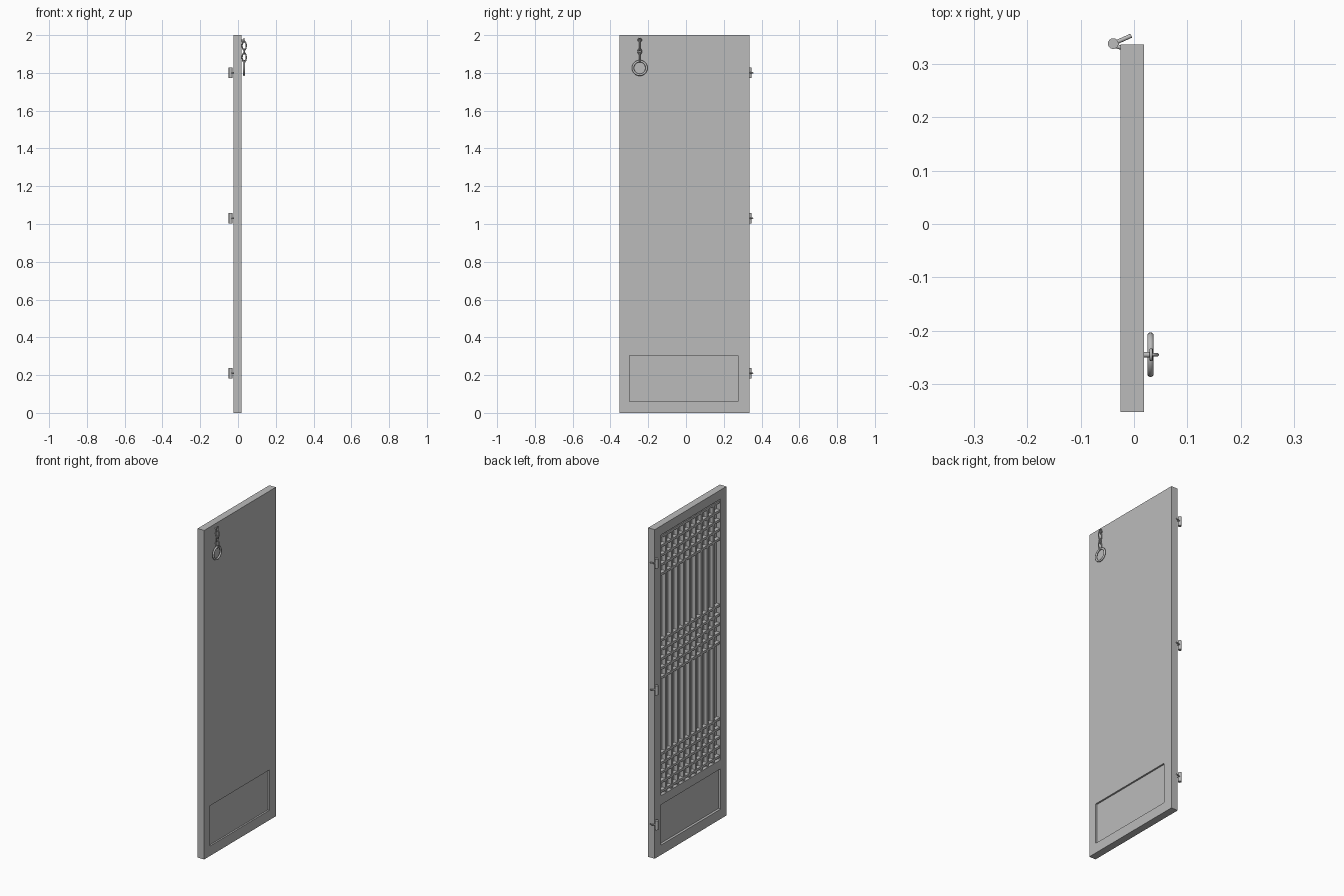
import bpy, math
from mathutils import Vector

cube = bpy.data.objects.get("Cube")
if cube:
    bpy.data.objects.remove(cube, do_unlink=True)

grey = bpy.data.materials.new("plain grey")
grey.use_nodes = True
grey.diffuse_color = (0.5, 0.5, 0.5, 1)
grey.node_tree.nodes["Principled BSDF"].inputs["Base Color"].default_value = (0.5, 0.5, 0.5, 1)


def finish(name, smooth=False):
    ob = bpy.context.object
    ob.name = name
    ob.data.materials.clear()
    ob.data.materials.append(grey)
    if smooth:
        bpy.ops.object.shade_smooth_by_angle(angle=math.radians(40))
    return ob


def box(name, xs, ys, zs):
    lo, hi = (Vector(p) for p in zip(xs, ys, zs))
    bpy.ops.mesh.primitive_cube_add(size=1, location=(lo + hi) / 2)
    bpy.context.object.scale = hi - lo
    bpy.ops.object.transform_apply(location=False, rotation=False, scale=True)
    return finish(name)


def rod(name, start, end, radius):
    start, end = Vector(start), Vector(end)
    axis = end - start
    bpy.ops.mesh.primitive_cylinder_add(vertices=16, radius=radius, depth=axis.length,
                                        location=(start + end) / 2,
                                        rotation=axis.to_track_quat('Z', 'Y').to_euler())
    return finish(name, True)


def link(name, centre, radius, wire, stretch=1.0, turn=0.0, lean=0.0):
    """Upright ring; turn 0 lies in the xz plane, 90 in the yz plane."""
    bpy.ops.mesh.primitive_torus_add(major_radius=radius, minor_radius=wire, location=centre,
                                     major_segments=32, minor_segments=10,
                                     rotation=(math.radians(90), math.radians(lean), math.radians(turn)))
    bpy.context.object.scale.y = stretch
    return finish(name, True)


# Door slab with the lattice opening and the lower panel recesses cut in
SIDE = (-0.298, 0.275)
LOWER = (0.06, 0.305)
OPENING = (0.36, 1.945)
door = box("door_frame", (-0.025, 0.019), (-0.352, 0.336), (0, 2))
recesses = [((-0.1, 0.003), OPENING), ((-0.1, -0.010), LOWER), ((0.009, 0.1), LOWER)]
for xs, zs in recesses:
    cutter = box("recess_cutter", xs, SIDE, zs)
    cutter.hide_render = True
    mod = door.modifiers.new("recess", 'BOOLEAN')
    mod.operation = 'DIFFERENCE'
    mod.solver = 'EXACT'
    mod.object = cutter
    bpy.context.view_layer.objects.active = door
    bpy.ops.object.modifier_apply(modifier=mod.name)
    bpy.data.objects.remove(cutter, do_unlink=True)

# Lattice: evenly spaced uprights and three bands of cross bars
HALF = 0.007
step = (SIDE[1] - SIDE[0]) / 10
for i in range(1, 10):
    y = SIDE[0] + i * step
    box(f"lattice_upright_{i}", (-0.019, 0.004), (y - HALF, y + HALF), OPENING)
for band, base in (("lower", 0.38), ("middle", 1.07), ("upper", 1.70)):
    for i in range(5):
        z = base + i * 0.057
        box(f"lattice_{band}_bar_{i + 1}", (-0.020, 0.004), SIDE, (z - HALF, z + HALF))

# Hinges: upright pin with a slanted spike along the door edge
for name, z in (("bottom", 0.21), ("middle", 1.03), ("top", 1.80)):
    rod(f"{name}_hinge_pin", (-0.039, 0.338, z - 0.028), (-0.039, 0.338, z + 0.028), 0.010)
    rod(f"{name}_hinge_spike", (-0.039, 0.338, z), (-0.005, 0.353, z), 0.004)
    rod(f"{name}_hinge_stub", (-0.036, 0.334, z), (-0.022, 0.330, z), 0.004)

# Hanging chain and ring pull
CY = -0.245
rod("chain_staple", (0.015, CY, 1.972), (0.031, CY, 1.972), 0.005)
link("chain_link_1", (0.032, CY, 1.974), 0.009, 0.003, turn=90)
link("chain_link_2", (0.033, CY, 1.944), 0.011, 0.003, 2.0)
link("chain_link_3", (0.033, CY, 1.913), 0.009, 0.003, 1.4, turn=90)
link("chain_link_4", (0.033, CY, 1.882), 0.011, 0.003, 2.0)
link("ring_pull", (0.031, CY, 1.826), 0.036, 0.006, turn=90)
